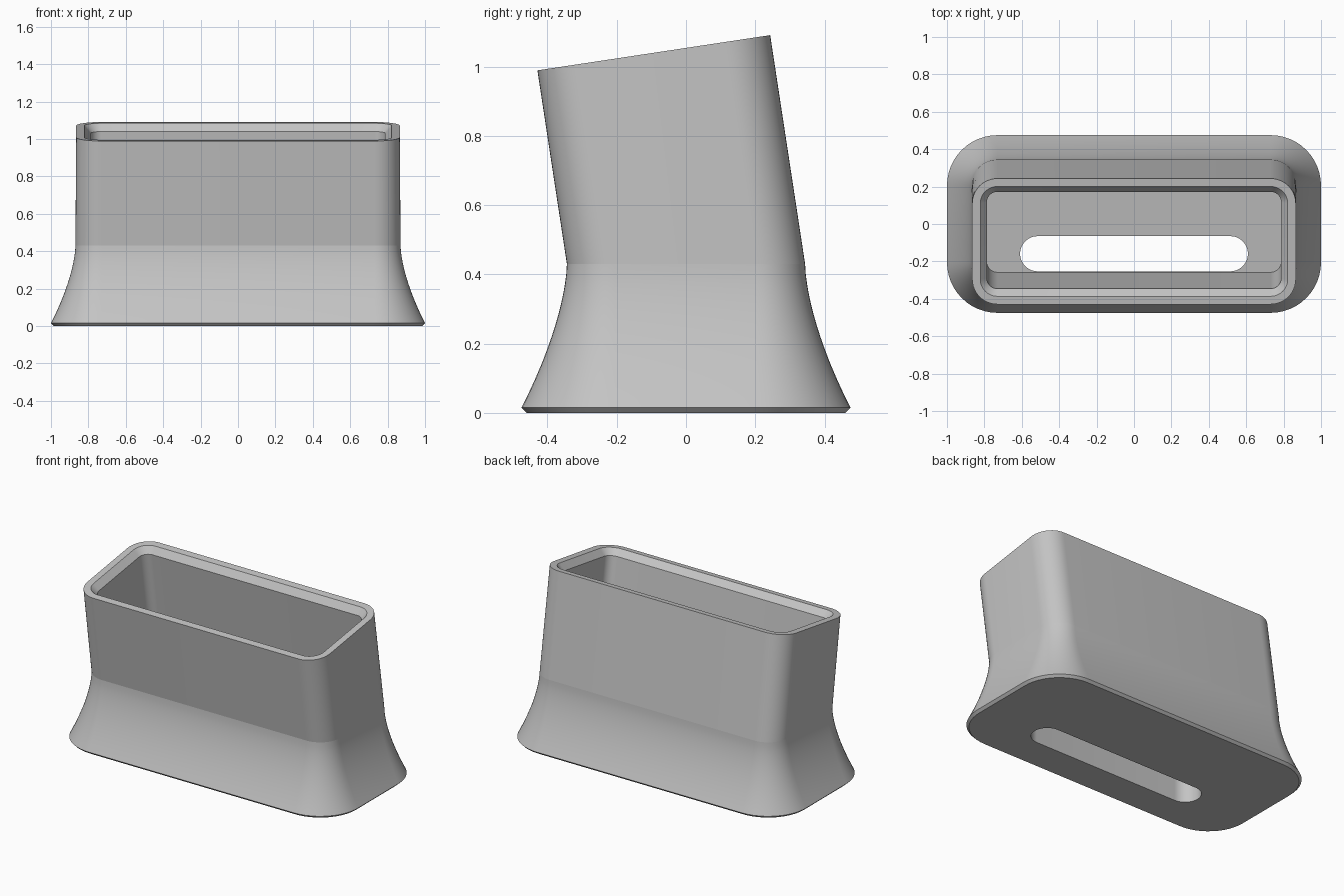
import bpy, bmesh, math
from mathutils import Matrix, Vector

cube = bpy.data.objects.get("Cube")
if cube:
    bpy.data.objects.remove(cube)

CORNER_X, CORNER_Y = 0.73, 0.205    # shared corner centres of every body ring
TILT = math.radians(8.6)
STEPS = 12

grey = bpy.data.materials.new("plain_grey")
grey.use_nodes = True
colour = (0.55, 0.55, 0.55, 1)
grey.diffuse_color = colour
grey.node_tree.nodes["Principled BSDF"].inputs["Base Color"].default_value = colour


def rounded_ring(cx, cy, radius):
    """Rounded rectangle, from its corner centres and corner radius."""
    points = []
    for i, (sx, sy) in enumerate([(1, 1), (-1, 1), (-1, -1), (1, -1)]):
        for k in range(STEPS + 1):
            a = (i + k / STEPS) * math.pi / 2
            points.append(Vector((sx * cx + radius * math.cos(a),
                                  sy * cy + radius * math.sin(a), 0)))
    return points


def level(radius, z):
    return [p + Vector((0, 0, z)) for p in rounded_ring(CORNER_X, CORNER_Y, radius)]


# Tilted frame at the centre of the upper rim
frame = Matrix.Translation((0, -0.093, 1.04)) @ Matrix.Rotation(TILT, 4, "X")


def tilted(radius, depth):
    return [frame @ (p - Vector((0, 0, depth)))
            for p in rounded_ring(CORNER_X, CORNER_Y, radius)]


# Outer skin: bottom chamfer, concave flare, then the leaning sleeve
rings = [(level(0.255, 0), True)]
FLARE = 14
for i in range(FLARE + 1):
    t = i / FLARE
    rings.append((level(0.139 + 0.131 * (1 - t) ** 1.6, 0.015 + 0.415 * t),
                  i in (0, FLARE)))
rings.append((tilted(0.135, 0), True))

# Rim, inner chamfer and cavity down to the floor
FLOOR = 0.627
rings += [(tilted(0.092, 0), True),
          (tilted(0.057, 0.04), True),
          (tilted(0.057, FLOOR), True)]

# Slot through the floor and the solid base
normal = frame.to_3x3() @ Vector((0, 0, 1))
floor_point = frame @ Vector((0, 0, -FLOOR))
slot_low = [p + Vector((0, -0.159, 0)) for p in rounded_ring(0.515, 0, 0.094)]
slot_high = [Vector((p.x, p.y, floor_point.z
                     - (p.y - floor_point.y) * normal.y / normal.z))
             for p in slot_low]
rings += [(slot_high, True), (slot_low, True)]

# Bridge the rings into one closed skin
bm = bmesh.new()
loops = [[bm.verts.new(p) for p in ring] for ring, _ in rings]
count = len(loops[0])
for i, loop in enumerate(loops):
    following = loops[(i + 1) % len(loops)]
    for k in range(count):
        n = (k + 1) % count
        face = bm.faces.new((loop[k], loop[n], following[n], following[k]))
        face.smooth = True
for loop, (_, sharp) in zip(loops, rings):
    for k in range(count):
        edge = bm.edges.get((loop[k], loop[(k + 1) % count]))
        edge.smooth = not sharp
bmesh.ops.remove_doubles(bm, verts=bm.verts, dist=0.00001)
bmesh.ops.recalc_face_normals(bm, faces=bm.faces)

mesh = bpy.data.meshes.new("flared_nozzle_body")
bm.to_mesh(mesh)
bm.free()
mesh.materials.append(grey)
body = bpy.data.objects.new("flared_nozzle_body", mesh)
bpy.context.collection.objects.link(body)
